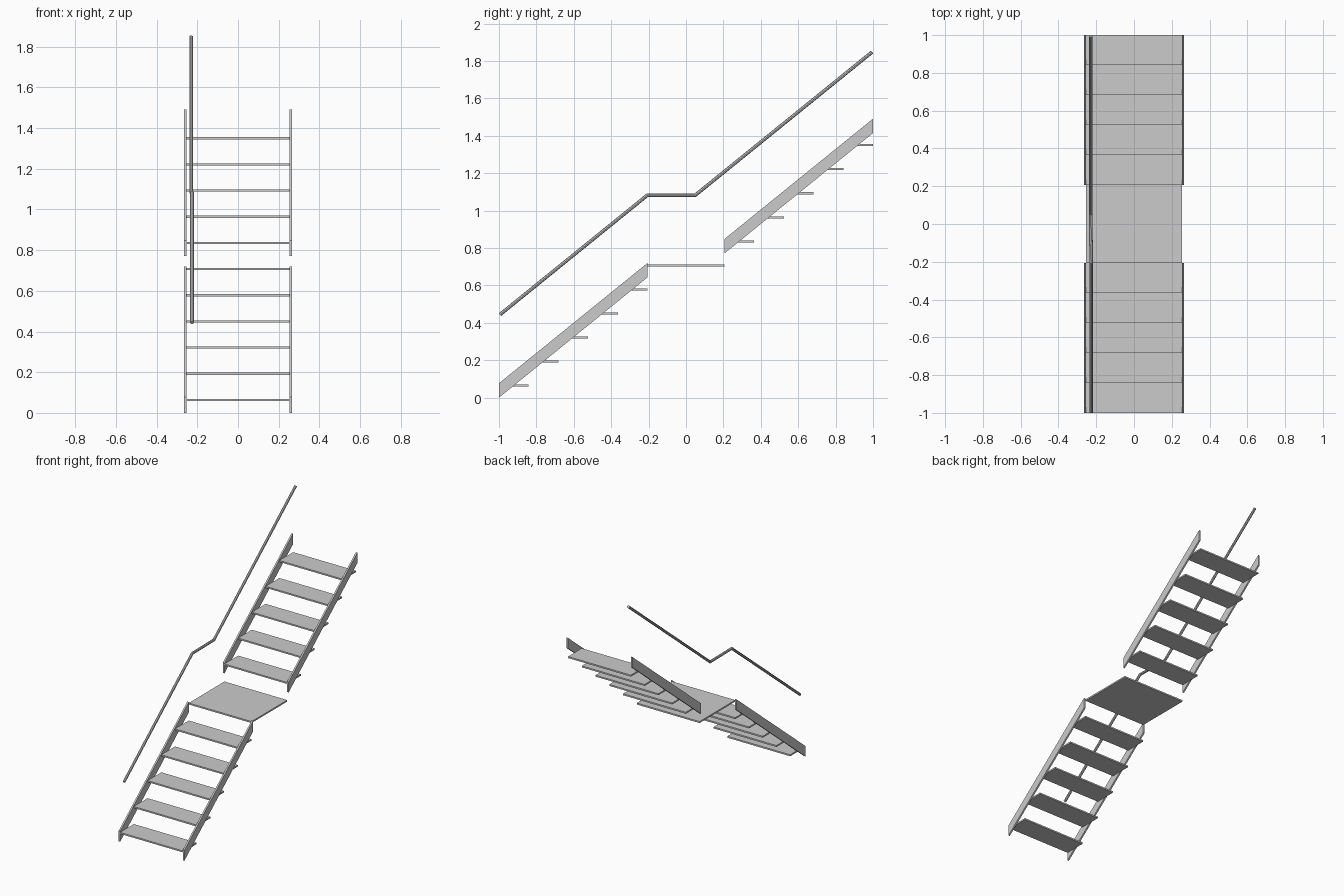
import bpy
import bmesh
from mathutils import Matrix, Vector

cube = bpy.data.objects.get("Cube")
if cube:
    bpy.data.objects.remove(cube, do_unlink=True)

# Single painted-metal colour
GREY = (0.6, 0.6, 0.6, 1)
metal = bpy.data.materials.new("light grey")
metal.use_nodes = True
metal.diffuse_color = GREY
metal.node_tree.nodes["Principled BSDF"].inputs["Base Color"].default_value = GREY

# Stair layout
STEPS = 5
LANDING = 0.206                      # half depth of the landing
RUN = (1 - LANDING) / STEPS
RISE = 0.1286
HALF_WIDTH = 0.254
PLATE = 0.011
FIRST_Z = 0.064
STRINGER_HEIGHT = 0.077
STRINGER_THICK = 0.012


def add_object(name, bm):
    bmesh.ops.recalc_face_normals(bm, faces=bm.faces)
    mesh = bpy.data.meshes.new(name)
    bm.to_mesh(mesh)
    bm.free()
    mesh.materials.append(metal)
    obj = bpy.data.objects.new(name, mesh)
    bpy.context.collection.objects.link(obj)
    return obj


def plate(name, y0, y1, z):
    """Horizontal plate spanning the stair width."""
    bm = bmesh.new()
    bmesh.ops.create_cube(bm, size=1)
    bmesh.ops.scale(bm, vec=(2 * HALF_WIDTH, y1 - y0, PLATE), verts=bm.verts)
    bmesh.ops.translate(bm, vec=(0, (y0 + y1) / 2, z), verts=bm.verts)
    return add_object(name, bm)


def stringer(name, side, y0, z0):
    """Sloped side board with plumb-cut ends."""
    y1, z1 = y0 + STEPS * RUN, z0 + STEPS * RISE
    outline = [(y0, z0), (y1, z1), (y1, z1 + STRINGER_HEIGHT), (y0, z0 + STRINGER_HEIGHT)]
    bm = bmesh.new()
    face = bm.faces.new([bm.verts.new((side * HALF_WIDTH, y, z)) for y, z in outline])
    ext = bmesh.ops.extrude_face_region(bm, geom=[face])
    moved = [v for v in ext["geom"] if isinstance(v, bmesh.types.BMVert)]
    bmesh.ops.translate(bm, vec=(side * STRINGER_THICK, 0, 0), verts=moved)
    return add_object(name, bm)


# Two flights of treads and side boards
for flight, y0, z0 in (("lower", -1, 0), ("upper", LANDING, (STEPS + 1) * RISE)):
    for i in range(STEPS):
        y = y0 + i * RUN
        plate(f"{flight}_tread_{i + 1}", y, y + RUN, z0 + FIRST_Z + i * RISE)
    for label, side in (("left", 1), ("right", -1)):
        stringer(f"{flight}_{label}_stringer", side, y0, z0)

# Landing between the flights
plate("landing", -LANDING, LANDING, FIRST_Z + STEPS * RISE)

# Handrail: thin tube swept along a bent path with mitred joints
path = [Vector(p) for p in ((-0.226, -0.995, 0.444), (-0.226, -LANDING, 1.083),
                            (-0.23, 0.05, 1.083), (-0.23, 0.995, 1.848))]
SIDES, RADIUS = 8, 0.0095
bm = bmesh.new()
rings = []
for i, point in enumerate(path):
    before = (point - path[i - 1]).normalized() if i else None
    after = (path[i + 1] - point).normalized() if i + 1 < len(path) else None
    before, after = before or after, after or before
    tangent = (before + after).normalized()
    up = tangent.cross(Vector((1, 0, 0))).normalized()
    across = up.cross(tangent)
    mitre = 1 / tangent.dot(before)
    ring = []
    for k in range(SIDES):
        spoke = Matrix.Rotation(2 * 3.14159265 * k / SIDES, 2) @ Vector((RADIUS, 0))
        ring.append(bm.verts.new(point + across * spoke.x + up * spoke.y * mitre))
    rings.append(ring)
for a, b in zip(rings, rings[1:]):
    for k in range(SIDES):
        n = (k + 1) % SIDES
        bm.faces.new((a[k], a[n], b[n], b[k]))
bm.faces.new(rings[0])
bm.faces.new(rings[-1])
add_object("handrail", bm)
